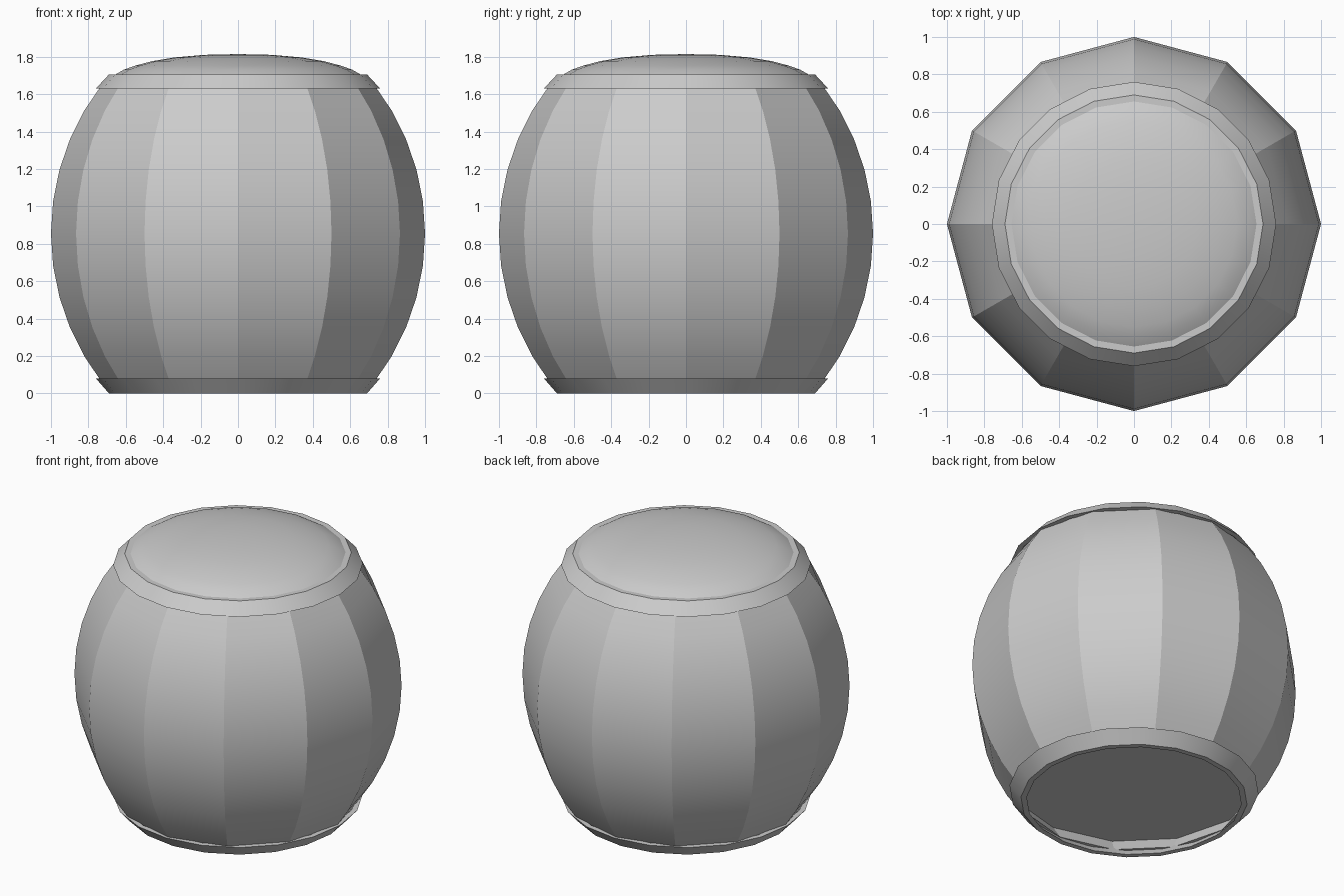
import bpy, bmesh, math

if "Cube" in bpy.data.objects:
    bpy.data.objects.remove(bpy.data.objects["Cube"])


def lathe(name, profile, sides, closed=False, smooth=20):
    """Spin an (r, z) profile about z; r = 0 makes a pole, open ends are capped."""
    bm = bmesh.new()
    rings = []
    for r, z in profile:
        if r == 0:
            rings.append([bm.verts.new((0, 0, z))] * sides)
        else:
            rings.append([bm.verts.new((r * math.cos(2 * math.pi * i / sides),
                                        r * math.sin(2 * math.pi * i / sides), z))
                          for i in range(sides)])
    pairs = list(zip(rings, rings[1:]))
    if closed:
        pairs.append((rings[-1], rings[0]))
    for a, b in pairs:
        for i in range(sides):
            j = (i + 1) % sides
            quad = list(dict.fromkeys([a[i], a[j], b[j], b[i]]))
            bm.faces.new(quad)
    if not closed:
        for end, (r, z) in ((rings[0], profile[0]), (rings[-1], profile[-1])):
            if r > 0:
                bm.faces.new(end)
    bmesh.ops.recalc_face_normals(bm, faces=bm.faces)
    mesh = bpy.data.meshes.new(name)
    bm.to_mesh(mesh)
    bm.free()
    obj = bpy.data.objects.new(name, mesh)
    bpy.context.collection.objects.link(obj)
    bpy.ops.object.select_all(action='DESELECT')
    obj.select_set(True)
    bpy.context.view_layer.objects.active = obj
    bpy.ops.object.shade_smooth_by_angle(angle=math.radians(smooth))
    return obj


# Bulging twelve-sided body, a circular arc in profile, with a recessed floor
R, MID, HALF, N = 1.30, 0.855, 0.80, 10
body = [(0.765, 0.15), (0.70, 0.055)]
for k in range(N + 1):
    a = (2 * k / N - 1) * math.asin(HALF / R)
    body.append((1 - R * (1 - math.cos(a)), MID + R * math.sin(a)))
lathe("barrel_body", body, 12)

# Sloped hoops at both ends, open in the middle
hoop = [(0.655, 0.0), (0.69, 0.0), (0.76, 0.08), (0.725, 0.08)]
lathe("bottom_hoop", hoop, 20, closed=True)
lathe("top_hoop", [(r, 1.705 - z * 0.94) for r, z in hoop], 20, closed=True)

# Low domed lid
lid = [(0.655, 1.66), (0.655, 1.705), (0.61, 1.731), (0.55, 1.752), (0.46, 1.776),
       (0.34, 1.796), (0.18, 1.81), (0, 1.814)]
lathe("domed_lid", lid, 20, smooth=25)
